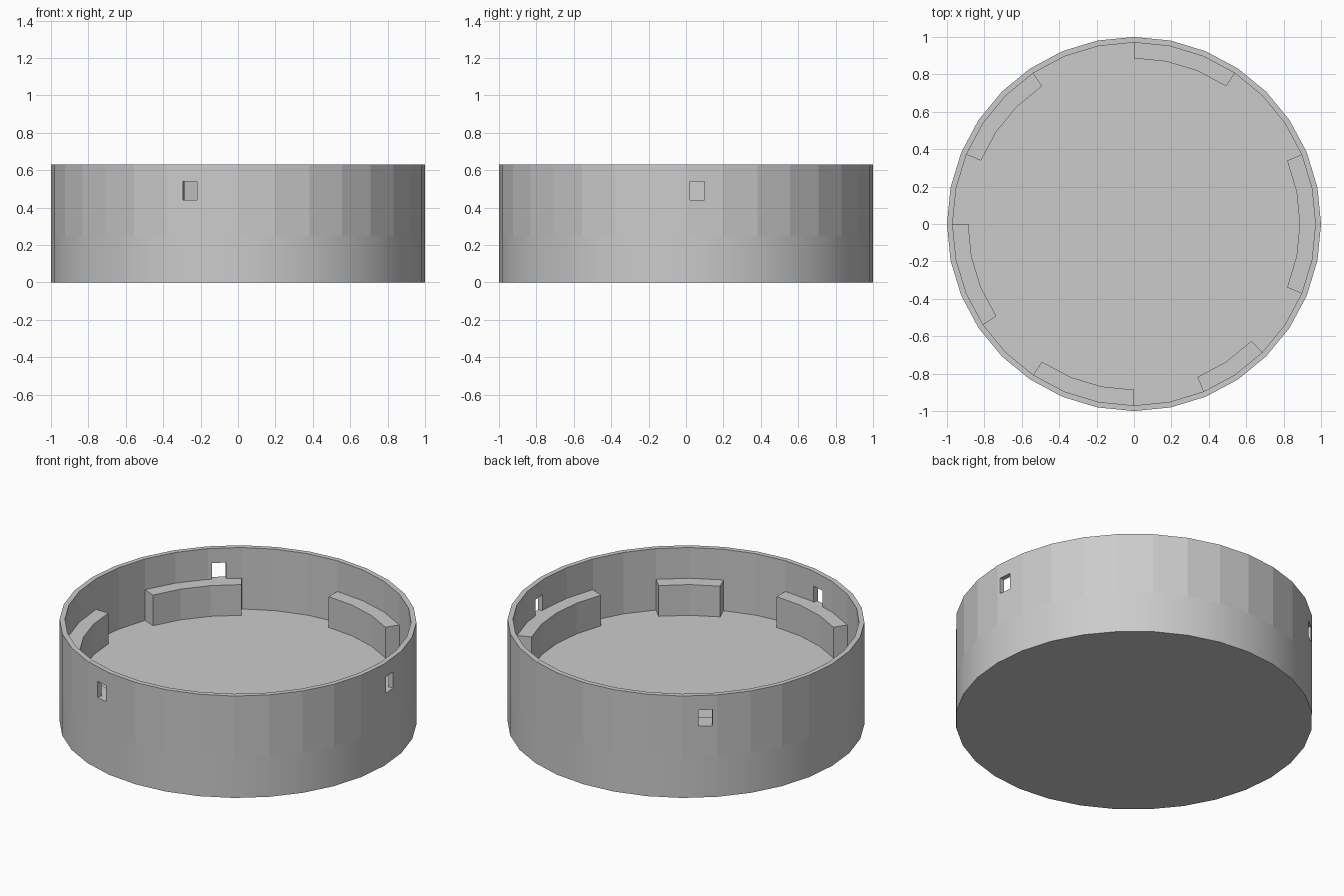
import bpy, bmesh
from math import radians, cos, sin, pi

if "Cube" in bpy.data.objects:
    bpy.data.objects.remove(bpy.data.objects["Cube"])

SIDES = 32
STEP = 360 / SIDES
R_OUT, R_IN, R_LEDGE = 1.0, 0.97, 0.886
Z_FLOOR, Z_LEDGE, Z_WINDOW, Z_RIM = 0.25, 0.44, 0.54, 0.63


def arc_solid(name, r0, r1, z0, z1, start, segs):
    """Faceted curved block; a full turn closes into a ring."""
    closed = segs == SIDES
    bm = bmesh.new()
    rows = []
    for i in range(segs if closed else segs + 1):
        a = radians(start + i * STEP)
        rows.append([bm.verts.new((r * cos(a), r * sin(a), z))
                     for r, z in ((r0, z0), (r1, z0), (r1, z1), (r0, z1))])
    for i in range(segs):
        a, b = rows[i], rows[(i + 1) % len(rows)]
        for j in range(4):
            k = (j + 1) % 4
            bm.faces.new((a[j], b[j], b[k], a[k]))
    if not closed:
        bm.faces.new(rows[0])
        bm.faces.new(rows[-1][::-1])
    bmesh.ops.recalc_face_normals(bm, faces=bm.faces)
    mesh = bpy.data.meshes.new(name)
    bm.to_mesh(mesh)
    bm.free()
    obj = bpy.data.objects.new(name, mesh)
    bpy.context.collection.objects.link(obj)
    return obj


# Solid smooth base
bpy.ops.mesh.primitive_cylinder_add(vertices=SIDES, radius=R_OUT, depth=Z_FLOOR,
                                    location=(0, 0, Z_FLOOR / 2))
base = bpy.context.object
base.name = "base"
bpy.ops.object.shade_smooth_by_angle(angle=radians(30))

# Thin faceted outer wall
wall = arc_solid("outer_wall", R_IN, R_OUT, Z_FLOOR, Z_RIM, 0, SIDES)

# Inner ledges: start angle and number of facets
for n, (start, segs) in enumerate([(56.25, 3), (-22.5, 4), (-67.5, 2),
                                   (-123.75, 3), (180, 3), (123.75, 3)], 1):
    arc_solid(f"ledge_{n}", R_LEDGE, R_IN, Z_FLOOR, Z_LEDGE, start, segs)

# Small windows cut radially through the wall
for n, deg in enumerate((3.5, 131.3, -105), 1):
    a = radians(deg)
    bpy.ops.mesh.primitive_cube_add(size=1, rotation=(0, 0, a),
                                    location=(0.985 * cos(a), 0.985 * sin(a), (Z_LEDGE + Z_WINDOW) / 2))
    cutter = bpy.context.object
    cutter.name = f"window_cutter_{n}"
    cutter.scale = (0.15, 0.078, Z_WINDOW - Z_LEDGE)
    cutter.hide_render = True
    cutter.display_type = 'WIRE'
    mod = wall.modifiers.new(f"window_{n}", 'BOOLEAN')
    mod.operation = 'DIFFERENCE'
    mod.solver = 'EXACT'
    mod.object = cutter
